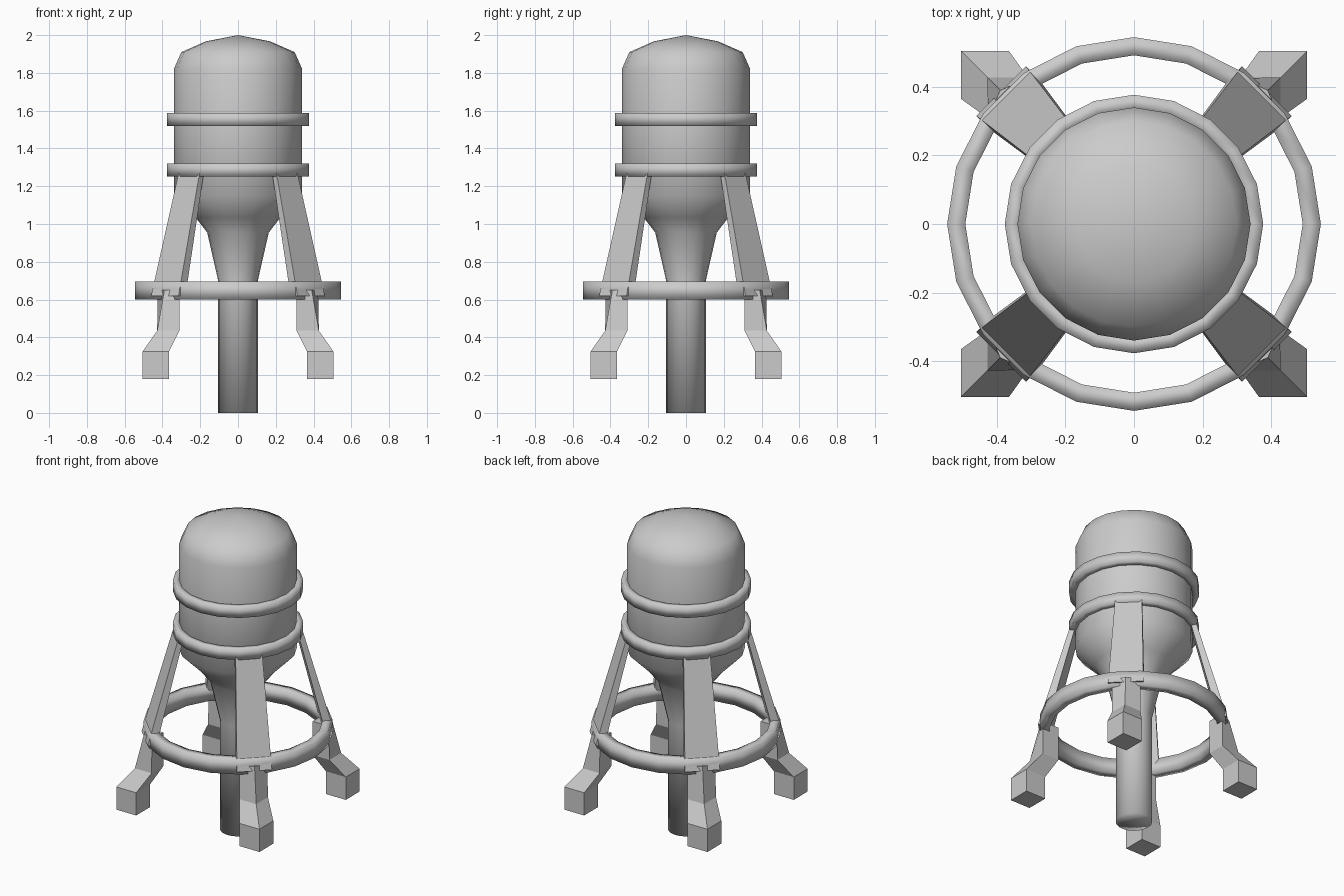
import bpy, bmesh, math
from mathutils import Matrix, Vector

if "Cube" in bpy.data.objects:
    bpy.data.objects.remove(bpy.data.objects["Cube"])

SIDES = 20


def finish(name, bm, smooth):
    bmesh.ops.recalc_face_normals(bm, faces=bm.faces)
    for f in bm.faces:
        f.smooth = smooth
    mesh = bpy.data.meshes.new(name)
    bm.to_mesh(mesh)
    bm.free()
    ob = bpy.data.objects.new(name, mesh)
    bpy.context.collection.objects.link(ob)
    return ob


def lathe(name, profile, closed=False):
    bm = bmesh.new()
    verts = [bm.verts.new((r, 0, z)) for r, z in profile]
    pairs = list(zip(verts, verts[1:]))
    if closed:
        pairs.append((verts[-1], verts[0]))
    edges = [bm.edges.new(p) for p in pairs]
    bmesh.ops.spin(bm, geom=verts + edges, cent=(0, 0, 0), axis=(0, 0, 1),
                   angle=math.tau, steps=SIDES, use_duplicate=False)
    bmesh.ops.remove_doubles(bm, verts=bm.verts, dist=0.0005)
    return finish(name, bm, True)


def loft(name, sections, turn, smooth):
    """Join four-cornered sections (z, corners) and turn them around z."""
    bm = bmesh.new()
    rot = Matrix.Rotation(turn, 3, 'Z')
    loops = [[bm.verts.new(rot @ Vector((x, y, z))) for x, y in pts]
             for z, pts in sections]
    for a, b in zip(loops, loops[1:]):
        for i in range(4):
            j = (i + 1) % 4
            bm.faces.new((a[i], a[j], b[j], b[i]))
    bm.faces.new(loops[0])
    bm.faces.new(loops[-1])
    return finish(name, bm, smooth)


def square(lo, hi):
    return [(lo, lo), (hi, lo), (hi, hi), (lo, hi)]


# Tank with domed top, funnel and central pipe
lathe("tank", [(0, 2.0), (0.17, 1.967), (0.30, 1.91), (0.34, 1.82), (0.34, 1.5),
               (0.34, 1.15), (0.225, 1.035), (0.163, 0.955), (0.105, 0.70),
               (0.105, 0.0), (0, 0.0)])

# Two tank bands and the wide brace ring
for name, ri, ro, z0, z1 in [("upper_band", 0.33, 0.377, 1.52, 1.588),
                             ("lower_band", 0.33, 0.377, 1.252, 1.32),
                             ("brace_ring", 0.492, 0.545, 0.60, 0.695)]:
    lathe(name, [(ri, z0), (ro, z0), (ro, z1), (ri, z1)], closed=True)

# Four slanted struts with their bent feet
strut = [(1.29, [(0.31, 0.20), (0.20, 0.31), (0.178, 0.288), (0.288, 0.178)]),
         (0.62, [(0.46, 0.315), (0.315, 0.46), (0.278, 0.423), (0.423, 0.278)])]
foot = [(0.18, square(0.365, 0.505)), (0.325, square(0.365, 0.505)),
        (0.435, square(0.31, 0.428)),
        (0.65, [(0.31, 0.31), (0.425, 0.31), (0.39, 0.39), (0.31, 0.425)])]
for i in range(4):
    loft(f"strut_{i + 1}", strut, i * math.pi / 2, False)
    loft(f"foot_{i + 1}", foot, i * math.pi / 2, False)
